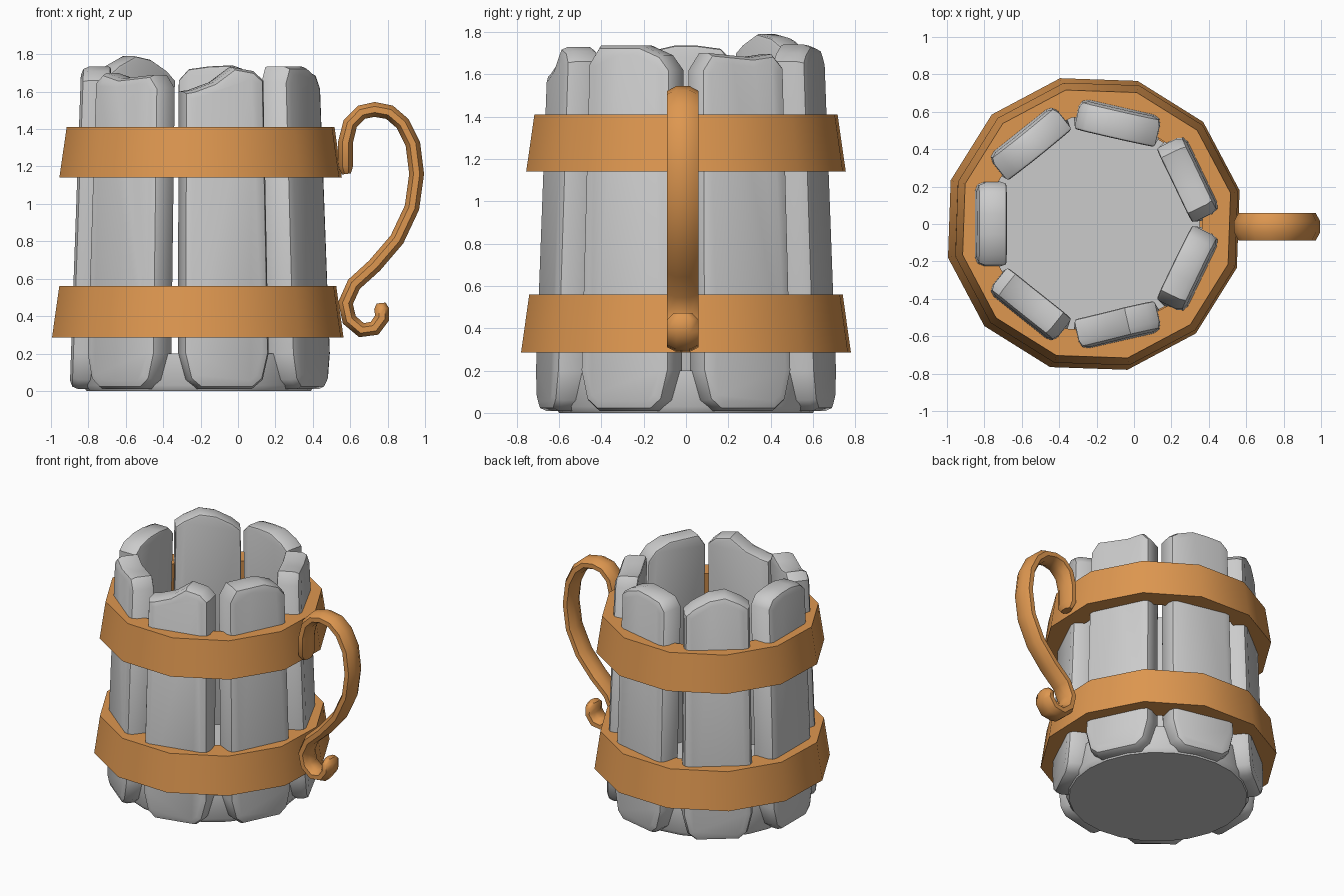
import bpy
import bmesh
from math import sin, cos, pi, radians
from mathutils import Vector

if "Cube" in bpy.data.objects:
    bpy.data.objects.remove(bpy.data.objects["Cube"], do_unlink=True)

CX = -0.21  # axis of the mug body


def material(name, rgb):
    m = bpy.data.materials.new(name)
    m.use_nodes = True
    m.diffuse_color = (*rgb, 1)
    m.node_tree.nodes["Principled BSDF"].inputs["Base Color"].default_value = (*rgb, 1)
    return m


GREY = material("pale grey", (0.6, 0.6, 0.6))
ORANGE = material("warm orange", (0.73, 0.31, 0.08))


def finish(bm, name, mat, limit=40):
    """Smooth-shade with sharp edges above the angle limit, then make the object."""
    bmesh.ops.recalc_face_normals(bm, faces=bm.faces)
    for f in bm.faces:
        f.smooth = True
    for e in bm.edges:
        e.smooth = e.calc_face_angle(0) < radians(limit)
    me = bpy.data.meshes.new(name)
    bm.to_mesh(me)
    bm.free()
    me.materials.append(mat)
    ob = bpy.data.objects.new(name, me)
    bpy.context.collection.objects.link(ob)
    return ob


def bridge(bm, rings, closed=False):
    """Join successive vertex rings with quads."""
    pairs = list(zip(rings, rings[1:]))
    if closed:
        pairs.append((rings[-1], rings[0]))
    for a, b in pairs:
        n = len(a)
        for i in range(n):
            j = (i + 1) % n
            bm.faces.new((a[i], a[j], b[j], b[i]))


def round_ring(bm, r, z, sides, turn, cx=CX):
    return [bm.verts.new((cx + r * cos(turn + 2 * pi * i / sides),
                          r * sin(turn + 2 * pi * i / sides), z)) for i in range(sides)]


def band(name, z0, z1, r0, r1, cx):
    """Flared twelve-sided hoop."""
    bm = bmesh.new()
    profile = [(r0, z0), (r1, z1), (0.585, z1), (0.62, z0)]
    rings = [round_ring(bm, r, z, 12, radians(13), cx) for r, z in profile]
    bridge(bm, rings, closed=True)
    finish(bm, name, ORANGE)


def stave(name, angle, tops):
    """Leaning plank with cut lower corners and an uneven top."""
    bm = bmesh.new()
    us = (-1, -0.75, -0.25, 0.25, 0.75, 1)
    outline = [(-0.6, 0.01), (0.6, 0.01), (0.85, 0.06), (1, 0.2)]
    outline += list(zip(us, tops))[::-1] + [(-1, 0.2), (-0.85, 0.06)]
    radial = Vector((cos(angle), sin(angle), 0))
    side = Vector((-sin(angle), cos(angle), 0))
    faces = []
    for depth in (0, 0.16):
        verts = []
        for u, z in outline:
            lean = z / 1.7
            p = Vector((CX, 0, z)) + radial * (0.69 - 0.06 * lean - depth)
            p += side * u * (0.24 - 0.02 * lean)
            verts.append(bm.verts.new(p))
        bm.faces.new(verts)
        faces.append(verts)
    bridge(bm, faces)
    bmesh.ops.recalc_face_normals(bm, faces=bm.faces)
    # soften the outer rim more than the inner one
    for ring, width in zip(faces, (0.045, 0.015)):
        n = len(ring)
        rim = [bm.edges.get((ring[i], ring[(i + 1) % n])) for i in range(n)]
        bmesh.ops.bevel(bm, geom=rim, offset=width, segments=2, profile=0.5,
                        affect='EDGES', clamp_overlap=True)
        if ring is faces[0]:
            faces[1] = [v for v in faces[1] if v.is_valid]
    finish(bm, name, GREY)


# Staves, counter-clockwise from the right-hand wall
stave_tops = {
    "left_stave": (1.66, 1.72, 1.735, 1.735, 1.71, 1.66),
    "front_left_stave": (1.65, 1.70, 1.67, 1.68, 1.69, 1.62),
    "front_stave": (1.60, 1.61, 1.65, 1.73, 1.71, 1.66),
    "front_handle_stave": (1.65, 1.735, 1.735, 1.735, 1.69, 1.62),
    "back_handle_stave": (1.62, 1.70, 1.69, 1.68, 1.695, 1.63),
    "back_stave": (1.66, 1.70, 1.74, 1.735, 1.72, 1.66),
    "back_left_stave": (1.66, 1.71, 1.77, 1.79, 1.74, 1.70),
}
for i, (name, tops) in enumerate(stave_tops.items()):
    stave(name, pi + 2 * pi * i / len(stave_tops), tops)

# Base disc
bm = bmesh.new()
discs = [round_ring(bm, r, z, 24, 0) for r, z in ((0.6, 0), (0.62, 0.03), (0.61, 0.2))]
bridge(bm, discs)
bm.faces.new(discs[0])
bm.faces.new(discs[-1])
finish(bm, "base_disc", GREY)

# Hoops
band("lower_band", 0.285, 0.56, 0.80, 0.76, -0.215)
band("upper_band", 1.14, 1.41, 0.775, 0.735, -0.2)

# Handle: flattened tube swept along a curl
path = [(0.58, 1.16), (0.575, 1.2), (0.575, 1.33), (0.6, 1.43), (0.66, 1.49),
        (0.73, 1.505), (0.81, 1.49), (0.88, 1.43), (0.935, 1.32), (0.955, 1.16),
        (0.93, 0.98), (0.85, 0.81), (0.73, 0.67), (0.62, 0.57), (0.575, 0.47),
        (0.595, 0.38), (0.66, 0.325), (0.73, 0.335), (0.77, 0.39), (0.768, 0.44), (0.765, 0.47)]
bm = bmesh.new()
rings = []
last = len(path) - 1
for i, (x, z) in enumerate(path):
    a, b = path[max(i - 1, 0)], path[min(i + 1, last)]
    normal = Vector((b[1] - a[1], 0, a[0] - b[0])).normalized()
    size = 0.6 if i in (0, last) else 1
    ring = []
    for k in range(8):
        t = pi / 8 + k * pi / 4
        p = Vector((x, -0.015, z)) + normal * cos(t) * 0.043 * size
        p.y += sin(t) * 0.08 * size
        ring.append(bm.verts.new(p))
    rings.append(ring)
bridge(bm, rings)
bm.faces.new(rings[0])
bm.faces.new(rings[-1])
finish(bm, "handle", ORANGE, 50)
